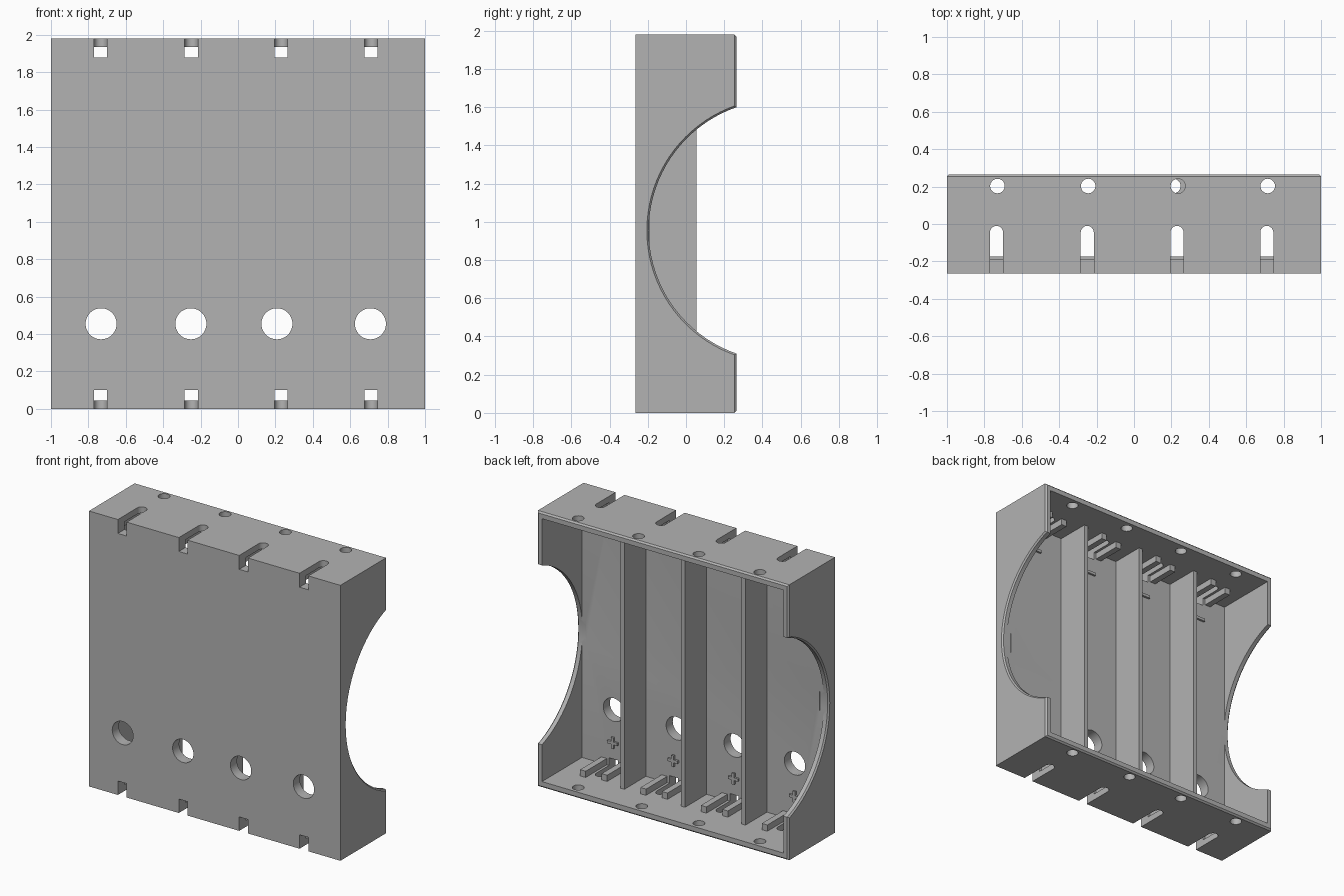
import bpy, bmesh, math
from mathutils import Matrix, Vector

if "Cube" in bpy.data.objects:
    bpy.data.objects.remove(bpy.data.objects["Cube"])

H, D = 1.98, 0.265            # height, half depth
FRONT_IN, WALL, CAP = -0.19, 0.04, 0.045
SLOTS = (-0.735, -0.25, 0.23, 0.71)

grey = bpy.data.materials.new("plain grey")
grey.use_nodes = True
colour = (0.45, 0.45, 0.45, 1)
grey.diffuse_color = colour
grey.node_tree.nodes["Principled BSDF"].inputs["Base Color"].default_value = colour


def make(name, bm):
    bmesh.ops.recalc_face_normals(bm, faces=bm.faces)
    mesh = bpy.data.meshes.new(name)
    bm.to_mesh(mesh)
    bm.free()
    mesh.materials.append(grey)
    ob = bpy.data.objects.new(name, mesh)
    bpy.context.collection.objects.link(ob)
    return ob


def add_box(bm, lo, hi):
    lo, hi = Vector(lo), Vector(hi)
    size = hi - lo
    m = Matrix.Translation((lo + hi) / 2) @ Matrix.Diagonal((*size, 1))
    return bmesh.ops.create_cube(bm, size=1, matrix=m)["verts"]


def box(name, lo, hi):
    bm = bmesh.new()
    add_box(bm, lo, hi)
    return make(name, bm)


def cone(name, centre, axis, r1, r2, depth, sides=48):
    bm = bmesh.new()
    turn = Vector((0, 0, 1)).rotation_difference(Vector(axis)).to_matrix().to_4x4()
    bmesh.ops.create_cone(bm, cap_ends=True, segments=sides, radius1=r1, radius2=r2,
                          depth=depth, matrix=Matrix.Translation(centre) @ turn)
    return make(name, bm)


def cut(target, cutter):
    cutter.hide_render = True
    mod = target.modifiers.new("cut", "BOOLEAN")
    mod.operation, mod.solver, mod.object = "DIFFERENCE", "EXACT", cutter
    bpy.context.view_layer.objects.active = target
    bpy.ops.object.modifier_apply(modifier=mod.name)
    bpy.data.objects.remove(cutter)


# Outer block with a small chamfer around its open back
bm = bmesh.new()
add_box(bm, (-1, -D, 0), (1, D, H))
rim = [e for e in bm.edges if all(v.co.y > 0 for v in e.verts)]
bmesh.ops.bevel(bm, geom=rim, offset=0.011, segments=1, affect="EDGES")
case = make("case", bm)
cut(case, box("hollow", (WALL - 1, FRONT_IN, CAP), (1 - WALL, 1, H - CAP)))

# Round bites out of the side walls, chamfered on the outside
R, CY, CZ = 0.682, 0.487, 0.955
for s in (-1, 1):
    cut(case, cone("arch", (s, CY, CZ), (s, 0, 0), R, R, 0.14, 96))
    cut(case, cone("arch_chamfer", (s, CY, CZ), (s, 0, 0), R - 0.01, R + 0.03, 0.04, 96))

# Slots with round ends and screw holes in both caps
for i, x in enumerate(SLOTS):
    for top in (False, True):
        z0, z1 = (H - 0.1, H + 0.1) if top else (-0.1, 0.1)
        cut(case, box("slot", (x - 0.035, -0.4, z0), (x + 0.035, -0.045, z1)))
        cut(case, cone("slot_end", (x, -0.045, (z0 + z1) / 2), (0, 0, 1), 0.035, 0.035, 0.2, 24))
        hx = x - 0.02 if i == 2 and not top else x + 0.005
        cut(case, cone("screw_hole", (hx, 0.203, (z0 + z1) / 2), (0, 0, 1), 0.039, 0.039, 0.2, 32))

# Large round holes low in the front wall
for x in (-0.732, -0.252, 0.208, 0.708):
    cut(case, cone("front_hole", (x, -0.23, 0.455), (0, 1, 0), 0.083, 0.083, 0.3))

bpy.ops.object.select_all(action="DESELECT")
case.select_set(True)
bpy.context.view_layer.objects.active = case
bpy.ops.object.shade_smooth_by_angle(angle=math.radians(25))

# Upright dividers between the cells
for i, x in enumerate((-0.495, -0.015, 0.468)):
    box(f"divider_{i + 1}", (x - 0.016, FRONT_IN - 0.01, CAP - 0.01),
        (x + 0.016, 0.055, H - CAP + 0.01))

# Contact rails beside each slot, and polarity marks on the front wall
for i, x in enumerate(SLOTS):
    bm = bmesh.new()
    for dx, back in ((-0.075, 0.02), (0.075, 0.05)):
        for z in (CAP, H - CAP):
            add_box(bm, (x + dx - 0.022, FRONT_IN - 0.005, z - 0.045 + 0.005 * (z < 1) + 0.035 * (z < 1)),
                    (x + dx + 0.022, back, z + 0.045 - 0.04 * (z > 1)))
    make(f"contact_rails_{i + 1}", bm)

    bm = bmesh.new()
    y0, y1 = FRONT_IN - 0.005, FRONT_IN + 0.015
    for z, parts in ((0.22, ((0.04, 0.01), (0.01, 0.04))), (H - 0.22, ((0.04, 0.01),))):
        for w, h in parts:
            add_box(bm, (x - w, y0, z - h), (x + w, y1, z + h))
    make(f"polarity_marks_{i + 1}", bm)
